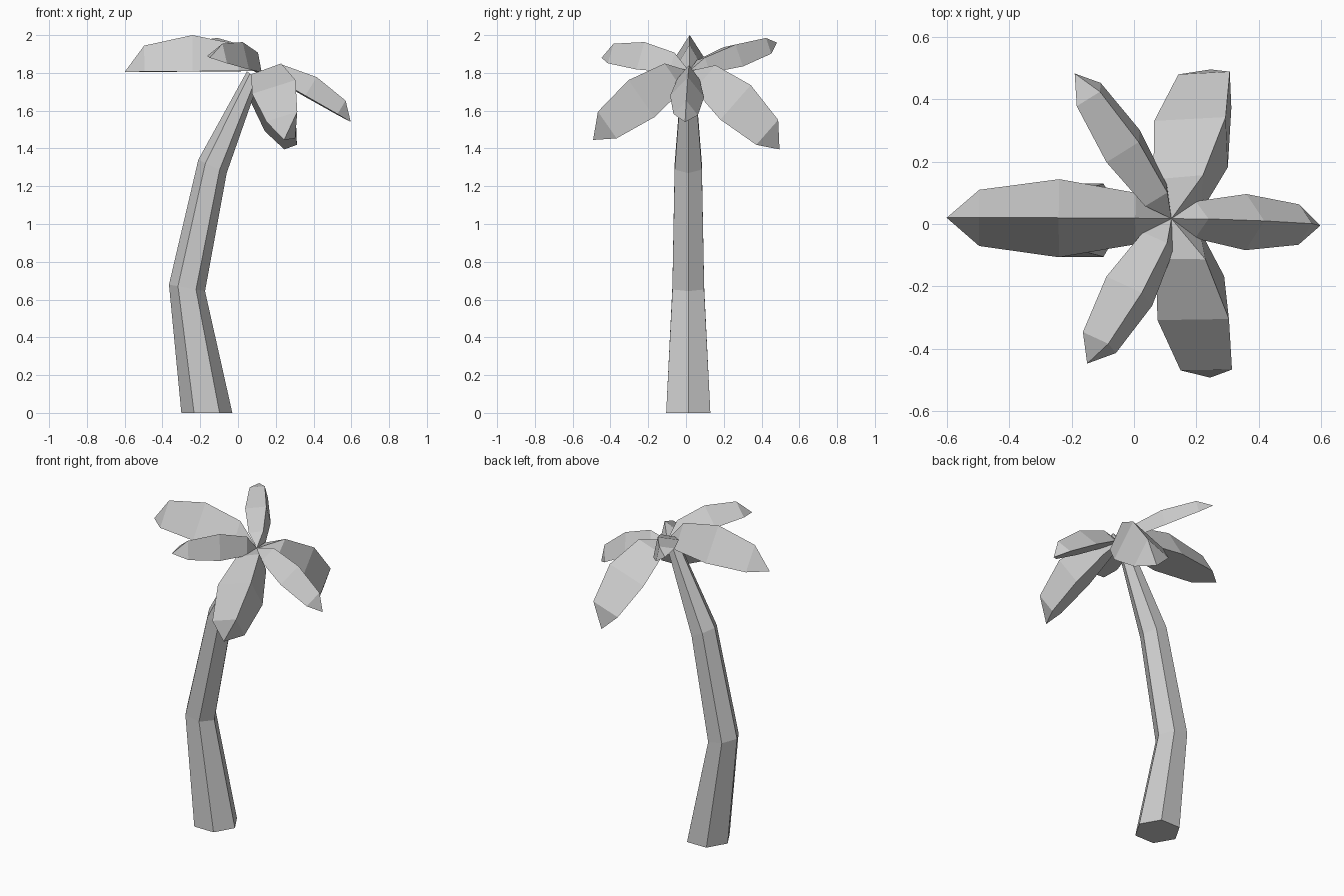
import bpy, bmesh, math
from mathutils import Vector

if "Cube" in bpy.data.objects:
    bpy.data.objects.remove(bpy.data.objects["Cube"])

HUB = Vector((0.12, 0.017, 1.81))


def finish(name, bm):
    bmesh.ops.recalc_face_normals(bm, faces=bm.faces)
    mesh = bpy.data.meshes.new(name)
    bm.to_mesh(mesh)
    bm.free()
    obj = bpy.data.objects.new(name, mesh)
    bpy.context.collection.objects.link(obj)
    return obj


# Trunk: tapering bent six-sided tube; rings are (centre x, centre z, radius, tilt)
def make_trunk():
    bm = bmesh.new()
    rings = []
    for cx, cz, r, tilt in [(-0.165, 0, 0.135, 0), (-0.27, 0.662, 0.097, 0.18),
                            (-0.135, 1.305, 0.083, 0.44), (0.08, 1.785, 0.04, 0.6)]:
        ring = []
        for i in range(6):
            a = math.tau * i / 6
            u = r * math.cos(a)
            ring.append(bm.verts.new((cx + u * math.cos(tilt), 0.012 + r * math.sin(a),
                                      cz - u * math.sin(tilt))))
        rings.append(ring)
    for lo, hi in zip(rings, rings[1:]):
        for i in range(6):
            j = (i + 1) % 6
            bm.faces.new((lo[i], lo[j], hi[j], hi[i]))
    bm.faces.new(rings[0])
    bm.faces.new(rings[-1])
    finish("trunk", bm)


# Leaf: folded blade with a raised ridge and flat underside, from the hub to a tip
STATIONS = [(0.16, 0.66, 0.73), (0.5, 1, 1), (0.855, 0.72, 0.72)]  # along, width, height


def make_leaf(name, tip, ridge_mid, half_width):
    tip = Vector(tip)
    axis = tip - HUB
    rise = Vector(ridge_mid) - (HUB + axis * 0.5)
    rise -= rise.project(axis)
    side = axis.cross(rise).normalized() * half_width
    bm = bmesh.new()
    base, end = bm.verts.new(HUB), bm.verts.new(tip)
    left, ridge, right = [base], [base], [base]
    for t, w, h in STATIONS:
        p = HUB + axis * t
        left.append(bm.verts.new(p - side * w))
        ridge.append(bm.verts.new(p + rise * h))
        right.append(bm.verts.new(p + side * w))
    for line in (left, ridge, right):
        line.append(end)
    for a, b in ((left, ridge), (ridge, right), (right, left)):
        for i in range(4):
            quad = dict.fromkeys((a[i], a[i + 1], b[i + 1], b[i]))
            bm.faces.new(list(quad))
    finish(name, bm)


make_trunk()

for name, tip, ridge_mid, half_width in [
    ("leaf_left", (-0.6, 0.02, 1.805), (-0.24, 0.02, 2.0), 0.125),
    ("leaf_right", (0.597, -0.005, 1.54), (0.418, 0.01, 1.777), 0.09),
    ("leaf_back_left", (-0.19, 0.482, 1.96), (0.015, 0.262, 1.95), 0.09),
    ("leaf_front_left", (-0.15, -0.447, 1.88), (0.025, -0.22, 1.963), 0.091),
    ("leaf_back_right", (0.245, 0.495, 1.395), (0.293, 0.341, 1.737), 0.148),
    ("leaf_front_right", (0.244, -0.492, 1.445), (0.303, -0.30, 1.765), 0.142),
]:
    make_leaf(name, tip, ridge_mid, half_width)
